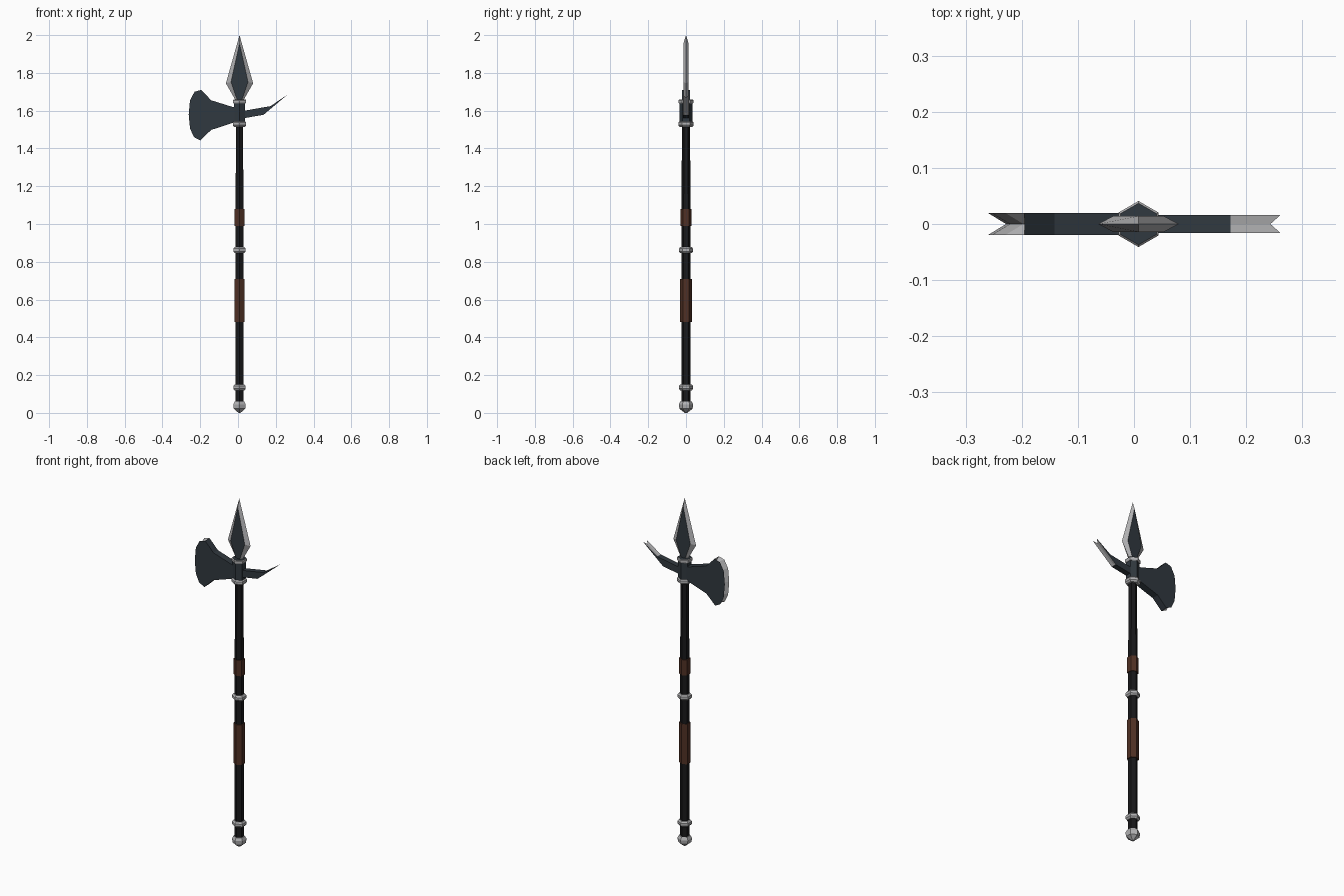
import bpy, bmesh, math

if "Cube" in bpy.data.objects:
    bpy.data.objects.remove(bpy.data.objects["Cube"])

CX = 0.008  # pole axis


def material(name, rgb):
    m = bpy.data.materials.new(name)
    m.diffuse_color = (*rgb, 1)
    m.use_nodes = True
    m.node_tree.nodes["Principled BSDF"].inputs["Base Color"].default_value = m.diffuse_color
    return m


STEEL = material("dark steel", (0.030, 0.040, 0.050))
SILVER = material("bright silver", (0.45, 0.45, 0.46))
BLACK = material("black wood", (0.009, 0.009, 0.010))
LEATHER = material("brown leather", (0.080, 0.030, 0.018))


def finish(bm, name, mats):
    bmesh.ops.recalc_face_normals(bm, faces=bm.faces[:])
    me = bpy.data.meshes.new(name)
    bm.to_mesh(me)
    bm.free()
    for m in mats:
        me.materials.append(m)
    ob = bpy.data.objects.new(name, me)
    bpy.context.collection.objects.link(ob)
    return ob


def hex_turn(name, profile, mat):
    """Six-sided turned part from (radius, z) pairs, corners along y."""
    bm = bmesh.new()
    loops = []
    for r, z in profile:
        loops.append([bm.verts.new((CX + r * math.cos(math.radians(90 + 60 * k)),
                                    r * math.sin(math.radians(90 + 60 * k)), z))
                      for k in range(6)])
    for a, b in zip(loops, loops[1:]):
        for k in range(6):
            j = (k + 1) % 6
            bm.faces.new((a[k], a[j], b[j], b[k]))
    bm.faces.new(loops[0])
    bm.faces.new(loops[-1])
    return finish(bm, name, [mat])


def grooved_plate(name, outline, half, first, centres):
    """Flat plate in xz; outline points from `first` on carry a silver V groove."""
    bm = bmesh.new()
    n, last = len(outline), first + len(centres) - 1
    f = [bm.verts.new((x, -half, z)) for x, z in outline]
    b = [bm.verts.new((x, half, z)) for x, z in outline]
    c = {first + i: bm.verts.new((x, 0, z)) for i, (x, z) in enumerate(centres)}
    bm.faces.new(f)
    bm.faces.new(b)
    for i in range(n):
        j = (i + 1) % n
        if first <= i < last:
            for s in (f, b):
                bm.faces.new((s[i], s[j], c[j], c[i])).material_index = 1
        else:
            bm.faces.new((f[i], f[j], b[j], b[i]))
    for i in (first, last):
        bm.faces.new((f[i], b[i], c[i])).material_index = 1
    return finish(bm, name, [STEEL, SILVER])


# Pole, grips and pommel
hex_turn("shaft", [(0.025, 0.05), (0.025, 1.0), (0.021, 1.54)], BLACK)
hex_turn("lower_grip", [(0.031, 0.48), (0.031, 0.71)], LEATHER)
hex_turn("upper_grip", [(0.030, 0.99), (0.030, 1.08)], LEATHER)
hex_turn("pommel", [(0.006, 0.0), (0.035, 0.022), (0.038, 0.045), (0.030, 0.060)], SILVER)

# Silver rings along the pole
for name, z, r in (("lower_ring", 0.135, 0.038), ("middle_ring", 0.862, 0.038),
                   ("socket_bottom_ring", 1.53, 0.041)):
    hex_turn(name, [(r - 0.008, z - 0.016), (r, z - 0.007), (r, z + 0.007),
                    (r - 0.008, z + 0.016)], SILVER)
hex_turn("socket_top_ring", [(0.037, 1.638), (0.041, 1.643), (0.041, 1.655), (0.037, 1.659)], SILVER)

# Head socket
hex_turn("socket", [(0.035, 1.53), (0.035, 1.65), (0.037, 1.66)], STEEL)

# Axe blade with hollow cutting edge
edge = [(-0.195, 1.71), (-0.230, 1.70), (-0.254, 1.655), (-0.261, 1.58),
        (-0.254, 1.505), (-0.233, 1.46), (-0.200, 1.443)]
centres = [(-0.192, 1.69)] + [(x + 0.033, 1.577 + (z - 1.577) * 0.88)
                              for x, z in edge[1:-1]] + [(-0.196, 1.465)]
blade = [(0.0, 1.535), (0.0, 1.617), (-0.03, 1.62), (-0.142, 1.655)] + edge + \
        [(-0.142, 1.498), (-0.03, 1.535)]
grooved_plate("axe_blade", blade, 0.020, 4, centres)

# Back spike with forked tip
spike = [(0.0, 1.555), (0.135, 1.578), (0.261, 1.684), (0.172, 1.624), (0.0, 1.594)]
grooved_plate("back_spike", spike, 0.016, 1,
              [(0.138, 1.585), (0.243, 1.670), (0.170, 1.620)])

# Spear point: flat dark panels framed by silver bevels
bm = bmesh.new()
rim = [(0, 2.0), (0.072, 1.745), (0.018, 1.65), (-0.018, 1.65), (-0.072, 1.745)]
panel = [(0, 1.955), (0.045, 1.752), (0.010, 1.65), (-0.010, 1.65), (-0.045, 1.752)]
outer = [bm.verts.new((CX + x, 0, z)) for x, z in rim]
for side in (-1, 1):
    inner = [bm.verts.new((CX + x, side * 0.014, z)) for x, z in panel]
    bm.faces.new(inner)
    for i in range(5):
        j = (i + 1) % 5
        bm.faces.new((outer[i], outer[j], inner[j], inner[i])).material_index = 1
finish(bm, "spear_point", [STEEL, SILVER])
